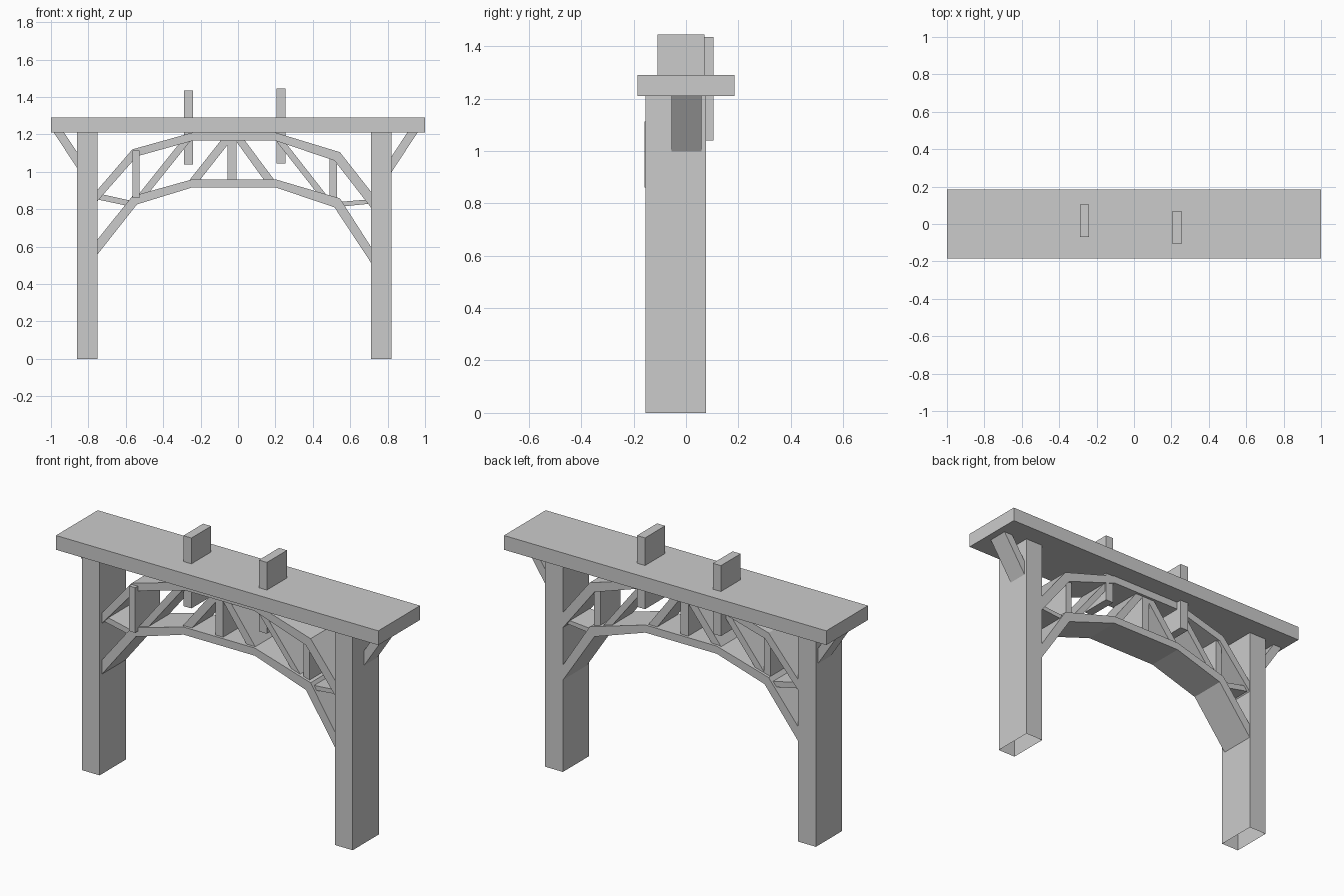
import bpy, bmesh

old = bpy.data.objects.get("Cube")
if old:
    bpy.data.objects.remove(old, do_unlink=True)

grey = bpy.data.materials.new("plain_grey")
grey.use_nodes = True
GREY = (0.6, 0.6, 0.6, 1)
grey.diffuse_color = GREY
grey.node_tree.nodes["Principled BSDF"].inputs["Base Color"].default_value = GREY


def prism(name, outline, y0, y1, open_bottom=False):
    """Extrude an outline in the xz plane from y0 to y1."""
    bm = bmesh.new()
    face = bm.faces.new([bm.verts.new((x, y0, z)) for x, z in outline])
    ext = bmesh.ops.extrude_face_region(bm, geom=[face], use_keep_orig=True)
    for v in ext["geom"]:
        if isinstance(v, bmesh.types.BMVert):
            v.co.y = y1
    bmesh.ops.recalc_face_normals(bm, faces=bm.faces)
    if open_bottom:
        low = [f for f in bm.faces if f.normal.z < -0.9]
        bmesh.ops.delete(bm, geom=low, context='FACES_ONLY')
    mesh = bpy.data.meshes.new(name)
    bm.to_mesh(mesh)
    bm.free()
    mesh.materials.append(grey)
    obj = bpy.data.objects.new(name, mesh)
    bpy.context.collection.objects.link(obj)
    return obj


def box(name, x0, x1, y0, y1, z0, z1, open_bottom=False):
    return prism(name, [(x0, z0), (x1, z0), (x1, z1), (x0, z1)], y0, y1, open_bottom)


# Top beam and the hollow-bottomed posts
box("top_beam", -1, 1, -0.185, 0.185, 1.21, 1.29)
box("right_post", -0.86, -0.75, -0.155, 0.077, 0, 1.21, True)
box("left_post", 0.71, 0.82, -0.155, 0.077, 0, 1.21, True)

# Stubs passing through the beam
box("right_stub", -0.29, -0.24, -0.07, 0.105, 1.04, 1.435)
box("left_stub", 0.205, 0.255, -0.108, 0.07, 1.045, 1.445)

# Outer corner braces
prism("right_brace", [(-0.985, 1.21), (-0.93, 1.21), (-0.86, 1.105), (-0.86, 1.02)], -0.055, 0.06)
prism("left_brace", [(0.96, 1.21), (0.905, 1.21), (0.82, 1.08), (0.82, 0.997)], -0.055, 0.06)

# Arched chords of the truss
upper_top = [(-0.75, 0.905), (-0.565, 1.12), (-0.243, 1.21), (0.2, 1.21), (0.545, 1.105), (0.71, 0.895)]
upper_low = [(-0.75, 0.845), (-0.54, 1.083), (-0.235, 1.168), (0.195, 1.168), (0.516, 1.06), (0.71, 0.81)]
lower_top = [(-0.75, 0.64), (-0.565, 0.87), (-0.243, 0.96), (0.2, 0.96), (0.545, 0.858), (0.71, 0.6)]
lower_low = [(-0.75, 0.56), (-0.54, 0.826), (-0.243, 0.917), (0.2, 0.917), (0.516, 0.81), (0.71, 0.516)]
prism("upper_chord", upper_top + upper_low[::-1], -0.135, 0.075)
prism("lower_chord", lower_top + lower_low[::-1], -0.135, 0.075)

# Web members between the chords
WEB = (-0.12, 0.06)
box("center_upright", -0.056, -0.008, *WEB, 0.95, 1.175)
box("left_upright", 0.49, 0.528, *WEB, 0.85, 1.07)
box("right_upright", -0.565, -0.527, -0.158, 0.06, 0.86, 1.113)
webs = {
    "inner_right_diagonal": [(-0.26, 0.955), (-0.205, 0.955), (-0.035, 1.17), (-0.09, 1.17)],
    "inner_left_diagonal": [(-0.015, 1.17), (0.035, 1.17), (0.195, 0.955), (0.14, 0.955)],
    "outer_right_diagonal": [(-0.535, 0.875), (-0.475, 0.89), (-0.25, 1.17), (-0.315, 1.15)],
    "outer_left_diagonal": [(0.2, 1.17), (0.255, 1.155), (0.47, 0.88), (0.42, 0.89)],
    "right_end_strut": [(-0.75, 0.885), (-0.57, 0.845), (-0.6, 0.82), (-0.75, 0.852)],
    "left_end_strut": [(0.55, 0.84), (0.71, 0.853), (0.71, 0.83), (0.56, 0.815)],
}
for name, outline in webs.items():
    prism(name, outline, *WEB)
